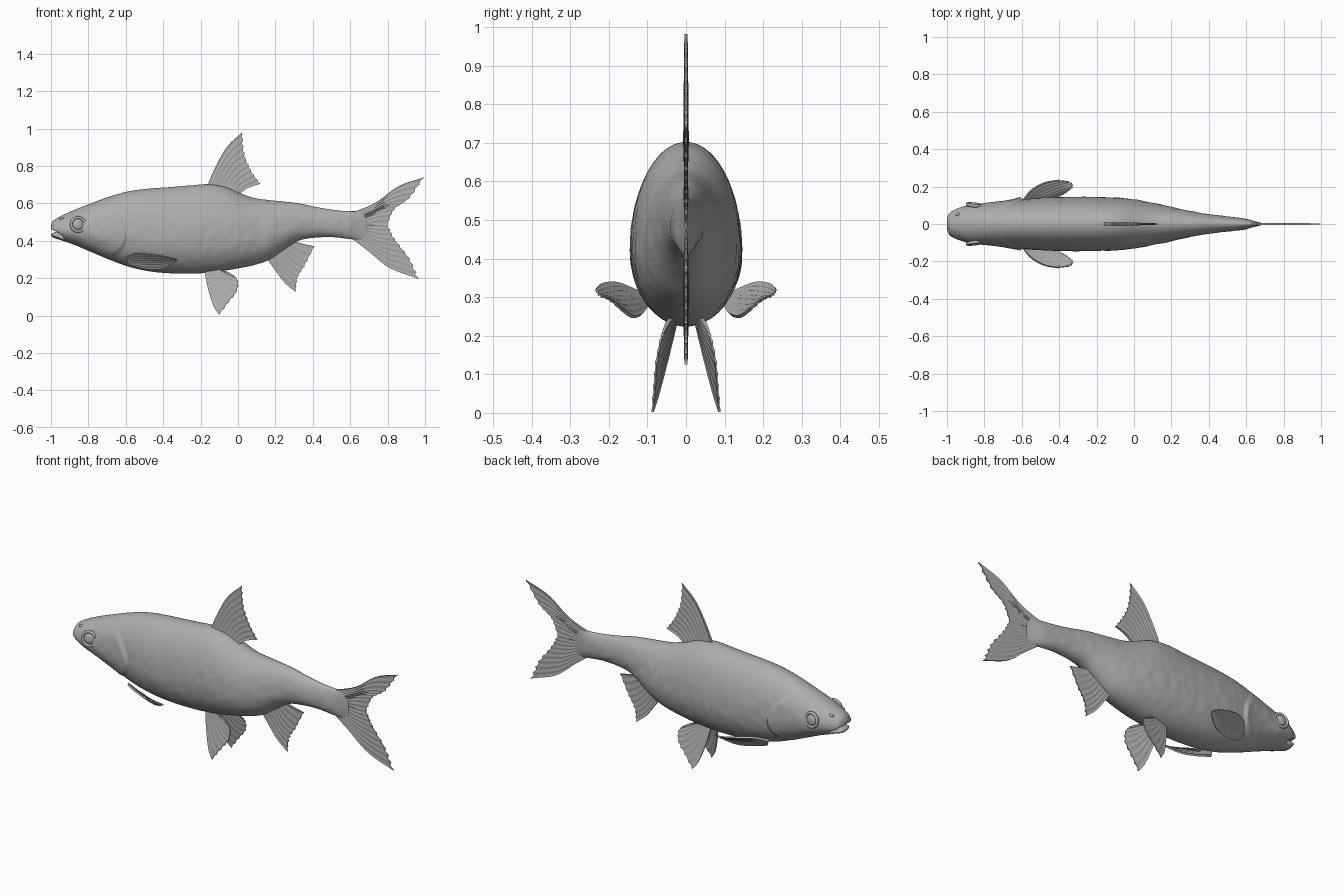
import bpy, bmesh, math
from mathutils import Vector, Matrix, noise

if "Cube" in bpy.data.objects:
    bpy.data.objects.remove(bpy.data.objects["Cube"])

grey = bpy.data.materials.new("plain grey")
grey.diffuse_color = (0.42, 0.42, 0.42, 1)
grey.use_nodes = True
grey.node_tree.nodes["Principled BSDF"].inputs["Base Color"].default_value = grey.diffuse_color


def finish(bm, name, angle=50):
    bmesh.ops.recalc_face_normals(bm, faces=bm.faces)
    mesh = bpy.data.meshes.new(name)
    bm.to_mesh(mesh)
    bm.free()
    mesh.materials.append(grey)
    mesh.shade_smooth()
    mesh.set_sharp_from_angle(angle=math.radians(angle))
    obj = bpy.data.objects.new(name, mesh)
    bpy.context.collection.objects.link(obj)
    return obj


def spline(pts, t):
    """Catmull-Rom curve through pts, t from 0 to 1."""
    n = len(pts) - 1
    i = min(int(t * n), n - 1)
    f = t * n - i
    p1, p2 = pts[i], pts[i + 1]
    p0 = pts[i - 1] if i else p1 * 2 - p2
    p3 = pts[i + 2] if i + 2 <= n else p2 * 2 - p1
    return (p1 * 2 + (p2 - p0) * f + (p0 * 2 - p1 * 5 + p2 * 4 - p3) * f * f
            + (p1 * 3 - p0 - p2 * 3 + p3) * f ** 3) * 0.5


# Body: x, top z, bottom z, half width
STATIONS = [Vector(s) for s in (
    (-1.0, .487, .428, .032), (-.99, .505, .418, .055), (-.97, .520, .410, .070),
    (-.93, .540, .397, .088), (-.87, .567, .376, .104), (-.79, .598, .342, .113),
    (-.69, .635, .300, .124), (-.58, .665, .260, .135), (-.47, .679, .236, .142),
    (-.36, .687, .226, .145), (-.25, .696, .224, .145), (-.16, .702, .229, .143),
    (-.07, .688, .240, .139), (.01, .655, .254, .130), (.09, .628, .271, .115),
    (.17, .617, .300, .099), (.25, .609, .355, .080), (.33, .599, .402, .064),
    (.42, .580, .417, .050), (.51, .565, .419, .040), (.59, .558, .410, .030),
    (.65, .558, .403, .014), (.69, .550, .405, .004))]


def skin_point(st, a):
    x, zt, zb, w = st
    zc = zb + .42 * (zt - zb)
    c, s = math.cos(a), math.sin(a)
    y = w * s
    z = zc + c * ((zt - zc) if c > 0 else (zc - zb))
    # gill cover edge: swells up to the edge, then drops
    d = z - .42
    e = x - (-.605 - (4 if d > 0 else 7) * d * d)
    fade = max(0, min(1, (.60 - z) / .06))
    swell = .010 * math.exp(e / .05) if e < 0 else (
        .010 - .015 * min(1, e / .008)) * math.exp(-e / .03)
    # slightly uneven skin
    swell += .0025 * noise.noise(Vector((x * 22, y * 22, z * 22))) * min(1, w / .05)
    y += s * swell * fade
    # mouth slit
    g = math.exp(-((z - .450 + .55 * (x + 1)) / .008) ** 2)
    g *= max(0, min(1, (-.93 - x) / .03))
    return Vector((x + .028 * g, y * (1 - .35 * g), z))


def build_body():
    bm = bmesh.new()
    rings, n = 300, 72
    grid = []
    for i in range(rings + 1):
        st = spline(STATIONS, i / rings)
        grid.append([bm.verts.new(skin_point(st, 2 * math.pi * j / n)) for j in range(n)])
    for a, b in zip(grid, grid[1:]):
        for j in range(n):
            k = (j + 1) % n
            bm.faces.new((a[j], a[k], b[k], b[j]))
    for ring in (grid[0], grid[-1]):      # end caps in horizontal strips
        for j in range(n // 2):
            quad = [ring[j], ring[j + 1], ring[(n - j - 1) % n], ring[(n - j) % n]]
            bm.faces.new(list(dict.fromkeys(quad)))
    finish(bm, "body", 80)


def fin(name, lead, margin, rear, rays, thick=.006):
    """Patch between the leading edge, outer margin and rear edge, with rays."""
    lead, margin, rear = ([Vector(p) for p in c] for c in (lead, margin, rear))
    nu, nv = rays * 6, 16

    def at(u, v):
        a, b, c, d = lead[0], rear[0], lead[-1], rear[-1]
        return (spline(lead, v) * (1 - u) + spline(rear, v) * u
                + a.lerp(b, u) * (1 - v) + spline(margin, u) * v
                - a.lerp(b, u) * (1 - v) - c.lerp(d, u) * v)

    normal = (at(.5, 1) - at(.5, 0)).cross(at(1, .5) - at(0, .5)).normalized()
    bm = bmesh.new()
    sides = []
    for s in (1, -1):
        grid = []
        for i in range(nu + 1):
            u = i / nu
            wave = abs(math.sin(math.pi * rays * u))
            row = []
            for j in range(nv + 1):
                v = j / nv
                p = at(u, v * (1 - .03 * wave))
                h = thick * (1.1 - .5 * v) * (1 - .5 * wave * min(1, v * 2))
                row.append(bm.verts.new(p + normal * s * h))
            grid.append(row)
        for a, b in zip(grid, grid[1:]):
            for j in range(nv):
                bm.faces.new((a[j], a[j + 1], b[j + 1], b[j]))
        sides.append(grid)
    # close the rim
    rims = [[g[0][j] for j in range(nv)] + [g[i][nv] for i in range(nu)]
            + [g[nu][j] for j in range(nv, 0, -1)] + [g[i][0] for i in range(nu, 0, -1)]
            for g in sides]
    m = len(rims[0])
    for i in range(m):
        k = (i + 1) % m
        bm.faces.new((rims[0][i], rims[0][k], rims[1][k], rims[1][i]))
    finish(bm, name, 60)


def flat(*pts):
    return [(x, 0, z) for x, z in pts]


build_body()

# Single fins on the centre line
fin("dorsal_fin", flat((-.17, .68), (-.125, .785), (-.06, .90), (.025, .982)),
    flat((.025, .982), (.035, .87), (.07, .78), (.12, .705)),
    flat((0, .64), (.05, .68), (.12, .705)), 9, .007)
fin("anal_fin", flat((.15, .31), (.20, .24), (.25, .175), (.31, .125)),
    flat((.31, .125), (.32, .20), (.36, .27), (.41, .37)),
    flat((.28, .41), (.33, .388), (.41, .37)), 8, .007)
fork = flat((.60, .485), (.70, .485), (.80, .485))
fin("upper_tail_lobe", flat((.60, .548), (.73, .60), (.86, .692), (.998, .74)),
    flat((.998, .74), (.92, .63), (.84, .57), (.80, .485)), fork, 9)
fin("lower_tail_lobe", flat((.60, .418), (.69, .35), (.81, .255), (.97, .195)),
    flat((.97, .195), (.92, .305), (.84, .41), (.80, .485)), fork, 9)

# Paired fins and head details
for side, s in (("right", -1), ("left", 1)):
    def pelvic(*pts):
        return [(x, s * (.03 + (.225 - z) * .20 + (x + .18) * .16), z) for x, z in pts]

    def paired(*pts):
        return [(x, s * y, z) for x, y, z in pts]

    fin(side + "_pelvic_fin", pelvic((-.18, .245), (-.16, .145), (-.13, .05), (-.10, .003)),
        pelvic((-.10, .003), (-.05, .07), (-.005, .13), (0, .185), (-.02, .213)),
        pelvic((-.10, .245), (-.06, .235), (-.02, .213)), 8)
    fin(side + "_pectoral_fin",
        paired((-.60, .12, .31), (-.55, .18, .335), (-.48, .22, .333), (-.40, .235, .32)),
        paired((-.40, .235, .32), (-.34, .225, .305), (-.325, .20, .295), (-.36, .17, .27)),
        paired((-.58, .10, .275), (-.50, .115, .255), (-.42, .14, .25), (-.36, .17, .27)), 7)

    # eye: flattened ball inside a raised ring
    tilt = Matrix.Rotation(s * -.12, 4, 'Z') @ Matrix.Rotation(s * .12, 4, 'X')
    place = Matrix.Translation((-.855, s * .102, .487)) @ tilt
    bm = bmesh.new()
    bmesh.ops.create_uvsphere(bm, u_segments=32, v_segments=20, radius=.030,
                              matrix=place @ Matrix.Diagonal((1, .45, 1, 1)))
    finish(bm, side + "_eye", 80)
    bm = bmesh.new()
    loops = [[bm.verts.new(place @ Vector((
        (.037 + .008 * math.cos(b)) * math.cos(a), .009 * math.sin(b),
        (.037 + .008 * math.cos(b)) * math.sin(a))))
        for b in (k * math.pi / 5 for k in range(10))]
        for a in (k * math.pi / 18 for k in range(36))]
    for i in range(36):
        p, q = loops[i], loops[(i + 1) % 36]
        for j in range(10):
            k = (j + 1) % 10
            bm.faces.new((p[j], p[k], q[k], q[j]))
    finish(bm, side + "_eye_ring", 80)

    # nostril bump
    bm = bmesh.new()
    bmesh.ops.create_uvsphere(bm, u_segments=16, v_segments=10, radius=.012, matrix=(
        Matrix.Translation((-.94, s * .05, .516)) @ Matrix.Diagonal((1.3, .7, .8, 1))))
    finish(bm, side + "_nostril", 80)
